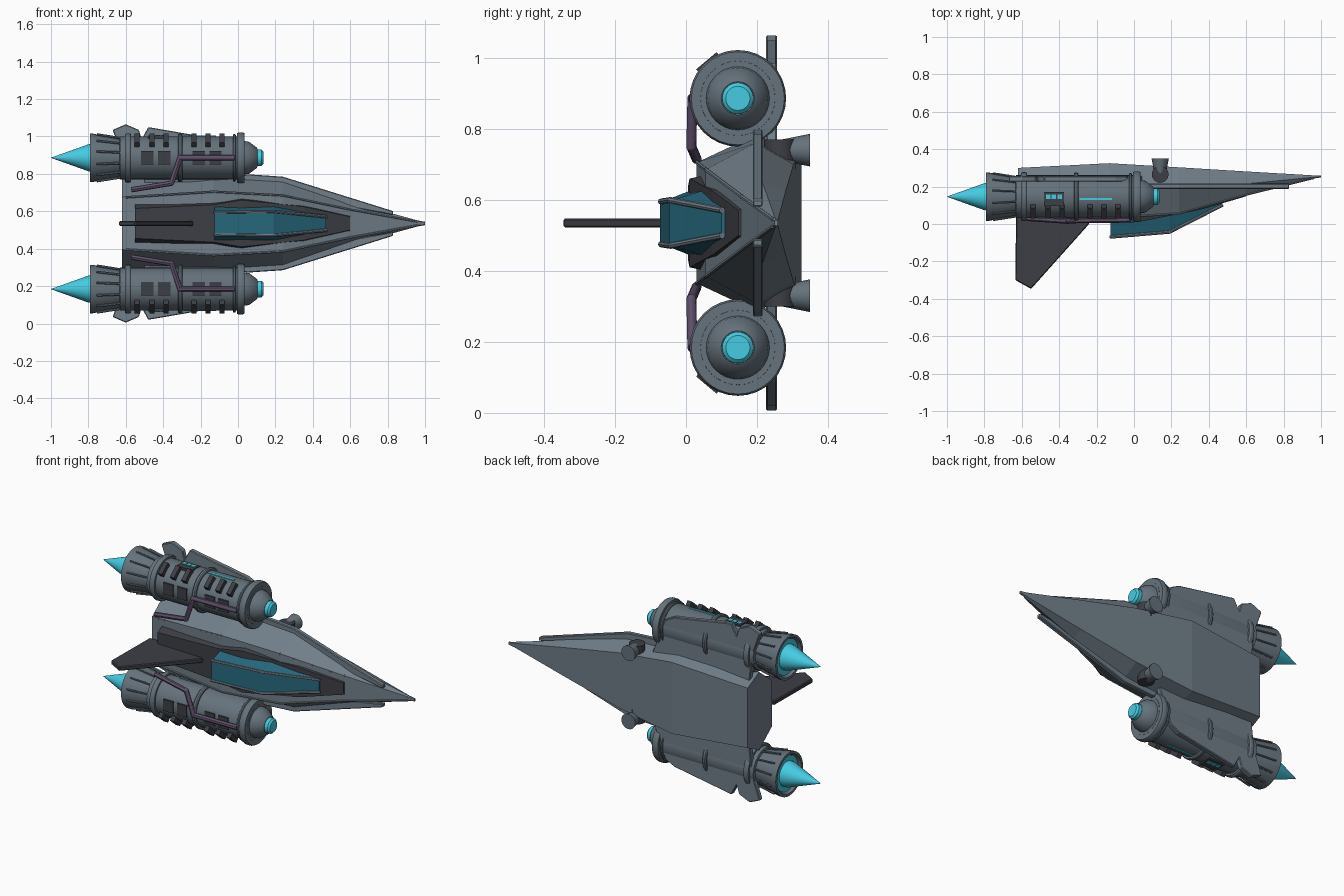
import bpy, bmesh, math
from mathutils import Vector, Matrix

if "Cube" in bpy.data.objects:
    bpy.data.objects.remove(bpy.data.objects["Cube"])

ZC = 0.535          # height of the symmetry plane
EY, EW = 0.146, 0.351   # engine axis: y, and offset from the symmetry plane


def mat(name, r, g, b):
    m = bpy.data.materials.new(name)
    m.diffuse_color = (r, g, b, 1)
    m.use_nodes = True
    m.node_tree.nodes["Principled BSDF"].inputs["Base Color"].default_value = m.diffuse_color
    return m


HULL = mat("hull_grey", 0.165, 0.21, 0.25)
METAL = mat("engine_grey", 0.13, 0.168, 0.20)
DARK = mat("dark_grey", 0.047, 0.049, 0.059)
GLASS = mat("canopy_blue", 0.02, 0.14, 0.21)
GLOW = mat("glow_cyan", 0.06, 0.60, 0.76)
PIPE = mat("pipe_purple", 0.115, 0.08, 0.145)


def finish(name, bm, material, smooth=False):
    bmesh.ops.recalc_face_normals(bm, faces=bm.faces)
    me = bpy.data.meshes.new(name)
    bm.to_mesh(me)
    bm.free()
    me.materials.append(material)
    ob = bpy.data.objects.new(name, me)
    bpy.context.collection.objects.link(ob)
    if smooth:
        bpy.ops.object.select_all(action='DESELECT')
        ob.select_set(True)
        bpy.context.view_layer.objects.active = ob
        bpy.ops.object.shade_smooth_by_angle(angle=math.radians(30))
    return ob


def loft(name, rings, material, smooth=False):
    """Skin closed rings of (x, y, z) points and cap both ends."""
    bm = bmesh.new()
    vs = [[bm.verts.new(p) for p in ring] for ring in rings]
    n = len(vs[0])
    for a, b in zip(vs, vs[1:]):
        for i in range(n):
            bm.faces.new((a[i], a[(i + 1) % n], b[(i + 1) % n], b[i]))
    bm.faces.new(vs[0])
    bm.faces.new(vs[-1])
    return finish(name, bm, material, smooth)


def section(x, half):
    """Mirror a half profile of (y, w) into a ring at x."""
    return [(x, y, ZC + w) for y, w in half] + [(x, y, ZC - w) for y, w in reversed(half)]


def lathe(name, profile, y, z, material, sides=32):
    """Turn (x, r) points about an axis along x."""
    rings = []
    for x, r in profile:
        rings.append([(x, y + r * math.cos(t), z + r * math.sin(t))
                      for t in (2 * math.pi * i / sides for i in range(sides))])
    return loft(name, rings, material, True)


def plate(name, outline, lo, hi, axis, material, bevel=0.0):
    """Extrude an outline along y (points x, z) or z (points x, y)."""
    def ring(c):
        return [(a, c, b) if axis == 'y' else (a, b, c) for a, b in outline]
    ob = loft(name, [ring(lo), ring(hi)], material)
    if bevel:
        m = ob.modifiers.new("bevel", 'BEVEL')
        m.width, m.segments = bevel, 1
    return ob


def box(name, centre, size, material, rot=0.0):
    bm = bmesh.new()
    bmesh.ops.create_cube(bm, size=1)
    bmesh.ops.transform(bm, verts=bm.verts, matrix=Matrix.Translation(centre)
                        @ Matrix.Rotation(rot, 4, 'X') @ Matrix.Diagonal((*size, 1)))
    return finish(name, bm, material)


def rod(name, pts, r, material, r2=None, sides=12):
    """Round bar through points, with ball joints at the bends."""
    bm = bmesh.new()
    pts = [Vector(p) for p in pts]
    for a, b in zip(pts, pts[1:]):
        d = b - a
        mx = Matrix.Translation((a + b) / 2) @ d.to_track_quat('Z', 'Y').to_matrix().to_4x4()
        bmesh.ops.create_cone(bm, cap_ends=True, segments=sides, radius1=r,
                              radius2=r if r2 is None else r2, depth=d.length, matrix=mx)
    for p in pts[1:-1]:
        bmesh.ops.create_uvsphere(bm, u_segments=sides, v_segments=8, radius=r,
                                  matrix=Matrix.Translation(p))
    return finish(name, bm, material, True)


# main hull: long faceted wedge, top towards -y
loft("hull", [
    section(-0.62, [(0.07, 0.14), (0.19, 0.235), (0.30, 0.18)]),
    section(-0.13, [(0.03, 0.17), (0.19, 0.245), (0.325, 0.215)]),
    section(0.24, [(0.055, 0.15), (0.195, 0.225), (0.303, 0.165)]),
    section(0.60, [(0.155, 0.075), (0.215, 0.115), (0.281, 0.09)]),
    section(0.96, [(0.243, 0.010), (0.25, 0.016), (0.26, 0.012)]),
    section(1.00, [(0.249, 0.006), (0.254, 0.009), (0.259, 0.006)])], HULL)

# dark spine running along the top around the cockpit
loft("spine", [
    section(-0.55, [(0.02, 0.08), (0.10, 0.118)]),
    section(-0.13, [(0.005, 0.10), (0.08, 0.125)]),
    section(0.02, [(0.01, 0.125), (0.08, 0.14)]),
    section(0.35, [(0.075, 0.09), (0.14, 0.11)]),
    section(0.60, [(0.148, 0.035), (0.18, 0.05)])], DARK)

# canopy glass and its frame
loft("canopy", [
    section(-0.125, [(-0.073, 0.058), (0.03, 0.098)]),
    section(0.19, [(-0.046, 0.062), (0.07, 0.098)]),
    section(0.47, [(0.100, 0.035), (0.125, 0.045)])], GLASS)
for s in (1, -1):
    rod("canopy_bar", [(-0.13, -0.07, ZC + s * 0.060), (0.19, -0.043, ZC + s * 0.064),
                       (0.475, 0.102, ZC + s * 0.036)], 0.009, HULL, sides=8)

# tail fin
plate("tail_fin", [(-0.63, 0.06), (-0.635, -0.30), (-0.55, -0.347), (-0.24, 0.0), (-0.24, 0.06)],
      ZC - 0.013, ZC + 0.013, 'z', DARK, 0.005)

for s in (1, -1):
    def zz(w):
        return ZC + s * w

    # side strake, top trim strip, and swept wing under the engine
    plate("strake", [(x, zz(w)) for x, w in
                     [(-0.02, 0.20), (0.0, 0.25), (0.05, 0.263), (0.24, 0.25), (0.83, 0.066), (0.83, 0.045)]],
          0.188, 0.216, 'y', HULL, 0.004)
    rod("hull_trim", [(-0.60, 0.068, zz(0.14)), (-0.13, 0.031, zz(0.17)), (0.24, 0.056, zz(0.15)),
                      (0.60, 0.156, zz(0.075)), (0.96, 0.245, zz(0.010))], 0.006, HULL, sides=6)
    plate("wing", [(x, zz(w)) for x, w in
                   [(0.05, 0.19), (-0.04, 0.42), (-0.10, 0.45), (-0.48, 0.515), (-0.515, 0.45),
                    (-0.53, 0.50), (-0.60, 0.53), (-0.67, 0.50), (-0.62, 0.36), (-0.60, 0.19)]],
          0.226, 0.256, 'y', HULL, 0.004)

    # belly thruster
    rod("thruster_barrel", [(0.14, 0.265, zz(0.15)), (0.14, 0.265, zz(0.235))], 0.045, DARK, sides=16)
    rod("thruster_nozzle", [(0.14, 0.27, zz(0.205)), (0.14, 0.349, zz(0.205))], 0.03, METAL, 0.046, 16)

    # engine body, nozzle, intake and glow
    ez = zz(EW)
    lathe("engine_body", [(-0.635, 0.095), (-0.63, 0.115), (0.0, 0.115), (0.035, 0.105)], EY, ez, METAL)
    lathe("engine_nozzle", [(-0.62, 0.098), (-0.78, 0.130), (-0.79, 0.130), (-0.79, 0.115),
                            (-0.72, 0.085)], EY, ez, METAL)
    lathe("engine_intake", [(0.03, 0.09), (0.06, 0.085), (0.10, 0.055), (0.105, 0.047), (0.10, 0.03)], EY, ez, METAL)
    lathe("intake_glow", [(0.09, 0.045), (0.125, 0.044), (0.135, 0.034)], EY, ez, GLOW)
    lathe("nozzle_glow", [(-0.74, 0.08), (-0.775, 0.105)], EY, ez, GLOW)
    lathe("exhaust_flame", [(-0.77, 0.075), (-0.80, 0.072), (-1.0, 0.0005)], EY, ez, GLOW)
    for x, h, r in ((-0.588, 0.016, 0.131), (-0.31, 0.012, 0.129), (-0.02, 0.008, 0.126), (0.014, 0.02, 0.136)):
        lathe("engine_ring", [(x - h, 0.11), (x - h, r - 0.005), (x - h * 0.5, r),
                              (x + h * 0.5, r), (x + h, r - 0.005), (x + h, 0.11)], EY, ez, METAL)

    # ribs along the nozzle
    for i in range(12):
        t = 2 * math.pi * (i + 0.5) / 12
        c, n = math.cos(t), math.sin(t)
        rod("nozzle_rib", [(-0.62, EY + 0.108 * c, ez + 0.108 * n),
                           (-0.755, EY + 0.130 * c, ez + 0.130 * n)], 0.006, METAL, sides=6)

    # cooling fins on the upper outboard side
    t = math.radians(50) * s
    for x in (-0.54, -0.46, -0.385, -0.235, -0.16, -0.085):
        box("cooling_fin", (x, EY - 0.113 * math.cos(t), ez + 0.113 * math.sin(t)),
            (0.028, 0.05, 0.075), DARK, -t)

    # dark access panels on top
    for x in (-0.485, -0.395, -0.21, -0.12):
        box("access_panel", (x, EY - 0.109, ez), (0.066, 0.016, 0.07), DARK)

    # outboard status box with lights, and light strip
    box("status_box", (-0.428, EY - 0.012, ez + s * 0.112), (0.105, 0.075, 0.016), DARK)
    for k in (-1, 0, 1):
        box("status_light", (-0.428 + k * 0.03, EY, ez + s * 0.120), (0.024, 0.022, 0.006), GLOW)
    box("light_strip", (-0.205, EY - 0.012, ez + s * 0.114), (0.175, 0.012, 0.008), GLOW)

    # fuel pipe from engine to hull
    rod("fuel_pipe", [(-0.02, 0.022, ez), (-0.31, 0.018, ez), (-0.355, 0.015, zz(0.215)),
                      (-0.57, 0.03, zz(0.18))], 0.014, PIPE)
    # pylon joining hull and engine
    box("engine_pylon", (-0.30, 0.19, zz(0.235)), (0.40, 0.05, 0.08), METAL)
